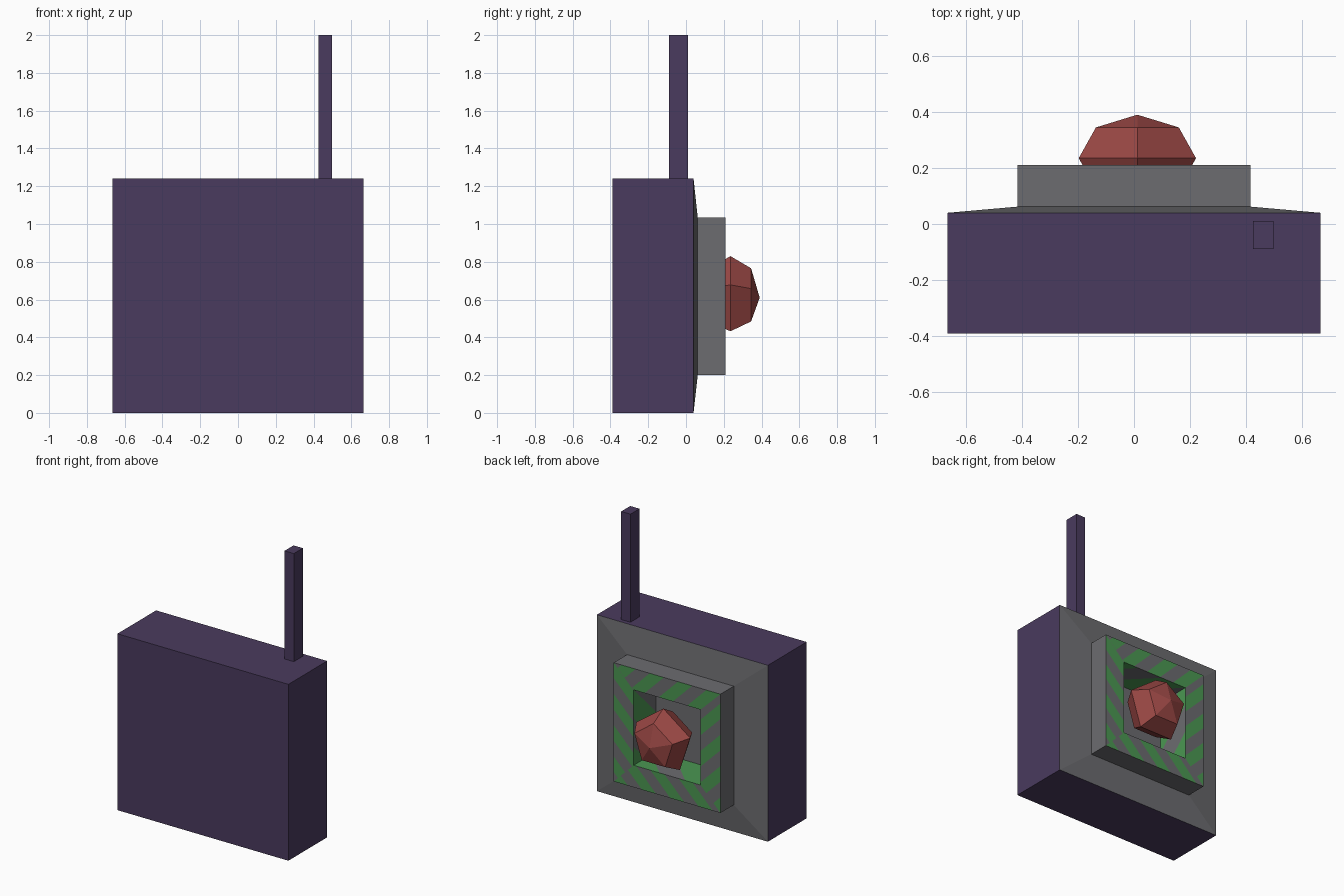
import bpy, bmesh, math
from mathutils import Matrix

if "Cube" in bpy.data.objects:
    bpy.data.objects.remove(bpy.data.objects["Cube"])


def material(name, rgb):
    m = bpy.data.materials.new(name)
    m.diffuse_color = (*rgb, 1)
    m.use_nodes = True
    m.node_tree.nodes["Principled BSDF"].inputs["Base Color"].default_value = m.diffuse_color
    return m


PURPLE = material("purple", (0.068, 0.043, 0.112))
GREY = material("dark_grey", (0.15, 0.15, 0.16))
GREEN = material("green", (0.07, 0.31, 0.085))
RED = material("red", (0.33, 0.065, 0.06))


def finish(bm, name, *mats):
    me = bpy.data.meshes.new(name)
    bm.to_mesh(me)
    bm.free()
    for m in mats:
        me.materials.append(m)
    ob = bpy.data.objects.new(name, me)
    bpy.context.collection.objects.link(ob)
    return ob


def loft(bm, sections, cap_start=False, cap_end=False):
    """Join rectangles (half width, z low, z high, y) with quads."""
    rings = [[bm.verts.new((x, y, z)) for x, z in
              ((w, lo), (-w, lo), (-w, hi), (w, hi))]
             for w, lo, hi, y in sections]
    bands = [[bm.faces.new((a[i], a[(i + 1) % 4], b[(i + 1) % 4], b[i]))
              for i in range(4)] for a, b in zip(rings, rings[1:])]
    if cap_start:
        bm.faces.new(rings[0][::-1])
    if cap_end:
        bm.faces.new(rings[-1])
    return bands


def stripe(bm, face, p0, u, w, slant, width):
    """Cut a face along diagonals and colour every other piece."""
    n = u + slant * w
    pieces = [face]
    for k in range(-8, 16):
        geom = set(pieces)
        for f in pieces:
            geom.update(f.edges)
            geom.update(f.verts)
        out = bmesh.ops.bisect_plane(bm, geom=list(geom), dist=1e-5,
                                     plane_co=p0 + u * (k * width),
                                     plane_no=n.normalized())
        pieces = [g for g in out["geom"] if isinstance(g, bmesh.types.BMFace)]
    for f in pieces:
        t = (f.calc_center_median() - p0).dot(n) / width
        f.material_index = 1 - math.floor(t) % 2


# Main casing, open at the back where the frame closes it
bm = bmesh.new()
loft(bm, [(0.665, 0, 1.24, -0.39), (0.665, 0, 1.24, 0.04)], cap_start=True)
finish(bm, "casing", PURPLE)

# Antenna post
bm = bmesh.new()
bmesh.ops.create_cube(bm, size=1, matrix=Matrix.Translation((0.461, -0.04, 1.62))
                      @ Matrix.Diagonal((0.072, 0.10, 0.76, 1)))
finish(bm, "antenna", PURPLE)

# Sloped back plate, raised frame and recess
bm = bmesh.new()
bands = loft(bm, [(0.665, 0, 1.24, 0.04), (0.415, 0.2, 1.035, 0.062),
                  (0.415, 0.2, 1.035, 0.21), (0.26, 0.355, 0.885, 0.21),
                  (0.26, 0.355, 0.885, -0.04)], cap_end=True)

# Hazard stripes on the frame face and the recess walls
jobs = []
for band, width in ((bands[2], 0.11), (bands[3], 0.2)):
    for f, slant in zip(band, (1, 1, -1, -1)):
        a, b = [v.co.copy() for v in f.verts[:2]]
        u = (b - a).normalized()
        f.normal_update()
        jobs.append((f, a, u, f.normal.cross(u).normalized(), slant, width))
for job in jobs:
    stripe(bm, *job)
finish(bm, "striped_frame", GREY, GREEN)

# Five-sided button with its pole facing back and one corner up
bm = bmesh.new()
bmesh.ops.create_uvsphere(bm, u_segments=5, v_segments=4, radius=1)
ring = max(bm.verts, key=lambda v: round(v.co.xy.length, 4))
turn = math.pi / 2 - math.atan2(ring.co.y, ring.co.x)
bm.transform(Matrix.Translation((0.012, 0.235, 0.61))
             @ Matrix.Diagonal((0.22, 0.155, 0.22, 1))
             @ Matrix.Rotation(math.pi / 2, 4, 'X')
             @ Matrix.Rotation(turn, 4, 'Z'))
finish(bm, "button", RED)
